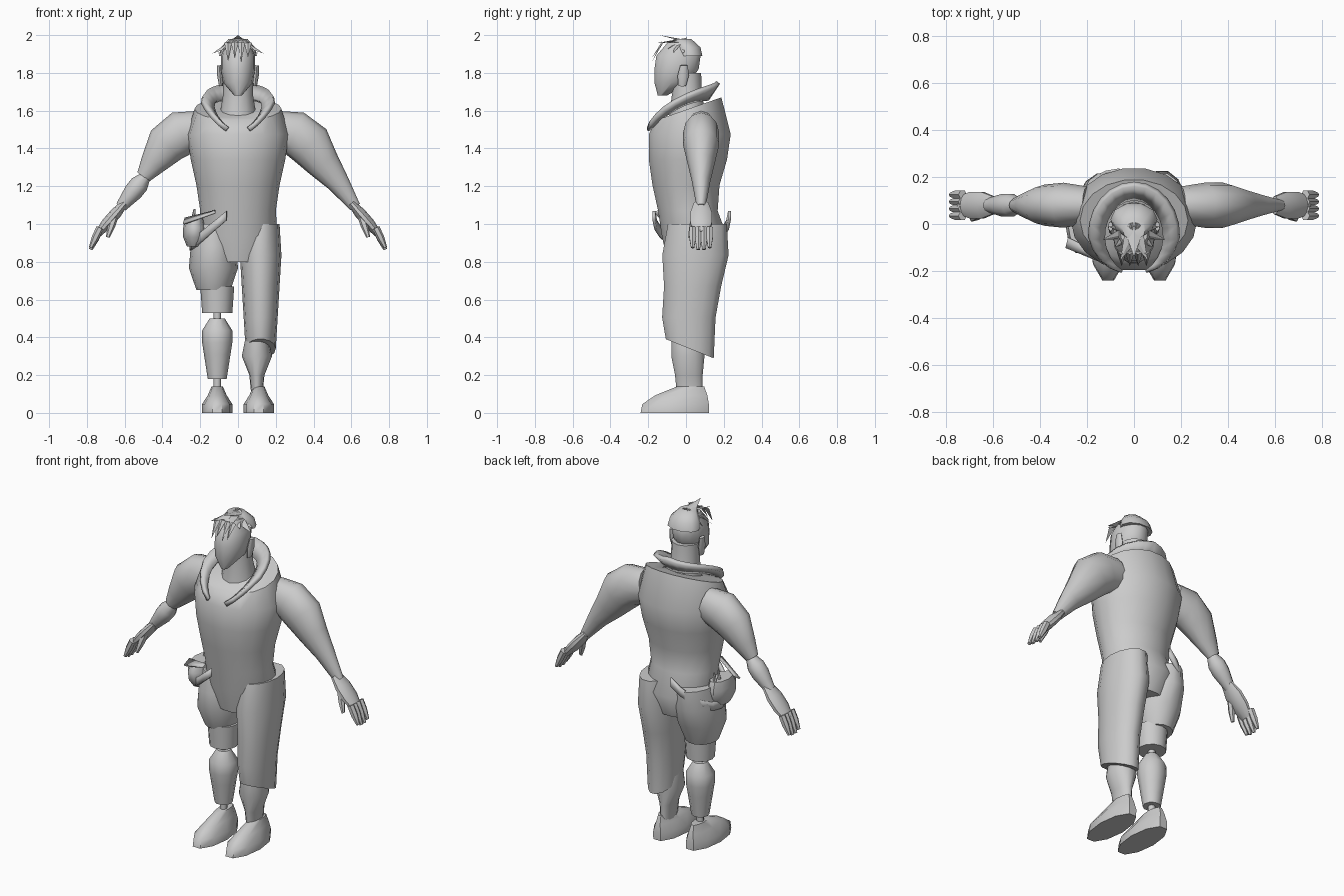
import bpy, bmesh, math
from mathutils import Vector

default_cube = bpy.data.objects.get("Cube")
if default_cube:
    bpy.data.objects.remove(default_cube, do_unlink=True)

grey = bpy.data.materials.new("plain grey")
grey.use_nodes = True
grey.diffuse_color = (.6, .6, .6, 1)
grey.node_tree.nodes["Principled BSDF"].inputs["Base Color"].default_value = grey.diffuse_color


def finish(name, bm, sharp_angle=50):
    """Turn a bmesh into a smooth shaded object."""
    bmesh.ops.recalc_face_normals(bm, faces=bm.faces[:])
    mesh = bpy.data.meshes.new(name)
    bm.to_mesh(mesh)
    bm.free()
    mesh.materials.append(grey)
    part = bpy.data.objects.new(name, mesh)
    bpy.context.collection.objects.link(part)
    bpy.ops.object.select_all(action="DESELECT")
    part.select_set(True)
    bpy.context.view_layer.objects.active = part
    bpy.ops.object.shade_smooth_by_angle(angle=math.radians(sharp_angle))
    return part


def skin(name, rings, sides):
    """Join rings given as (centre, half width vector, half depth vector)."""
    bm = bmesh.new()
    loops = []
    for centre, width, depth in rings:
        turns = [math.tau * k / sides for k in range(sides)]
        loops.append([bm.verts.new(centre + width * math.cos(t) + depth * math.sin(t))
                      for t in turns])
    for lower, upper in zip(loops, loops[1:]):
        for k in range(sides):
            bm.faces.new((lower[k - 1], lower[k], upper[k], upper[k - 1]))
    bm.faces.new(loops[0])
    bm.faces.new(loops[-1])
    return finish(name, bm)


def stack(name, x, bottom, top, widths, fronts, backs, lean_bottom=0, lean_top=0, sides=14):
    """Evenly spaced level rings; the end rings may lean front to back."""
    last = len(widths) - 1
    rings = []
    for i, (width, front, back) in enumerate(zip(widths, fronts, backs)):
        lean = lean_bottom if i == 0 else lean_top if i == last else 0
        centre = Vector((x, (front + back) / 2, bottom + (top - bottom) * i / last))
        depth = (back - front) / 2
        rings.append((centre, Vector((width, 0, 0)), Vector((0, depth, depth * lean))))
    return skin(name, rings, sides)


def tube(name, points, radii, flat=1, sides=10):
    """Rings square to a path; flat widens them from front to back."""
    points = [Vector(p) for p in points]
    rings = []
    for i, (point, radius) in enumerate(zip(points, radii)):
        path = points[min(i + 1, len(points) - 1)] - points[max(i - 1, 0)]
        across = Vector((0, 1, 0)).cross(path).normalized()
        rings.append((point, across * radius, Vector((0, radius * flat, 0))))
    return skin(name, rings, sides)


def limb(name, start, end, radii, flat=1, sides=10):
    """Straight tube with evenly spaced rings."""
    start, end = Vector(start), Vector(end)
    steps = len(radii) - 1
    points = [start.lerp(end, i / steps) for i in range(steps + 1)]
    return tube(name, points, radii, flat, sides)


def ribbon(name, pairs, thickness, mirrored=False):
    """Strip between pairs of edge points, given thickness."""
    bm = bmesh.new()
    rows = [[bm.verts.new(point) for point in pair] for pair in pairs]
    for near, far in zip(rows, rows[1:]):
        bm.faces.new((near[0], near[1], far[1], far[0]))
    part = finish(name, bm)
    if mirrored:
        part.modifiers.new("mirror", "MIRROR").use_clip = True
    solid = part.modifiers.new("thickness", "SOLIDIFY")
    solid.thickness = thickness
    solid.offset = 0


def tuft(name, root, tip, width):
    """Flat pointed lock of hair with a slight ridge."""
    bm = bmesh.new()
    root, tip = Vector(root), Vector(tip)
    across = (tip - root).cross(Vector((0, -.5, 1))).normalized() * width
    ridge = across.cross(tip - root).normalized() * .01
    left, right, middle, point = [bm.verts.new(p) for p in
                                  (root - across, root + across, root + ridge, tip)]
    for corners in ((left, right, point), (left, middle, point),
                    (right, middle, point), (left, right, middle)):
        bm.faces.new(corners)
    finish(name, bm, sharp_angle=10)


# Suit: body and trouser legs
stack("torso", 0, .8, 1.61,
      widths=(.15, .21, .2, .22, .25, .27, .23),
      fronts=(-.1, -.13, -.15, -.18, -.2, -.2, -.16),
      backs=(.17, .22, .17, .18, .22, .24, .19), lean_top=.35, sides=18)
stack("left_trouser_leg", .12, .34, 1,
      widths=(.08, .09, .1, .11, .1),
      fronts=(-.11, -.13, -.12, -.13, -.1),
      backs=(.15, .16, .19, .23, .22), lean_bottom=-.4)
stack("right_trouser_leg", -.13, .65, 1,
      widths=(.09, .13, .12, .1), fronts=(-.07, -.12, -.12, -.1), backs=(.13, .18, .22, .22))

# Lower legs and feet
stack("left_calf", .1, .1, .4,
      widths=(.03, .04, .08, .06), fronts=(-.05, -.06, -.08, -.08), backs=(.09, .09, .1, .1))
for word, x in (("left", .11), ("right", -.11)):
    stack(word + "_foot", x, 0, .14, widths=(.08, .08, .05, .03),
          fronts=(-.25, -.24, -.17, -.05), backs=(.13, .13, .12, .1), sides=10)
knee, ankle = Vector((-.11, .02, .5)), Vector((-.11, .02, .18))
limb("metal_shin", ankle, knee, (.05, .06, .07, .08, .08, .04), sides=10)
limb("ankle_rod", ankle - Vector((0, 0, .06)), ankle, (.02, .02), sides=8)
limb("knee_rod", knee, knee + Vector((0, 0, .05)), (.02, .02), sides=8)
limb("leg_socket", knee + Vector((0, 0, .03)), knee + Vector((0, 0, .17)), (.08, .09), sides=12)

# Arms: the left is whole, the right is jointed at the elbow
arm_y = .08
arm_path = [(x, arm_y, z) for x, z in
            ((.2, 1.5), (.3, 1.48), (.38, 1.42), (.45, 1.32), (.53, 1.22), (.62, 1.09))]
flipped_path = [(-x, y, z) for x, y, z in arm_path]
tube("left_arm", arm_path, (.1, .12, .12, .09, .06, .03), flat=.8, sides=12)
tube("right_upper_arm", flipped_path[:4] + [(-.5, arm_y, 1.25)],
     (.1, .12, .11, .07, .04), flat=.8, sides=12)
limb("right_forearm", (-.49, arm_y, 1.25), flipped_path[-1], (.03, .05, .05, .04, .03))

# Hands with four fingers and a thumb
for word, side in (("left", 1), ("right", -1)):
    limb(word + "_palm", (side * .6, arm_y, 1.11), (side * .74, arm_y, .95),
         (.02, .03, .03, .02), flat=2)
    for finger in range(4):
        y = arm_y + .03 * (finger - 1.5)
        shorter = .01 * abs(finger - 1.5)
        limb(f"{word}_finger_{finger + 1}", (side * .73, y, .98),
             (side * .78, y, .86 + shorter), (.02, .02, .01), sides=6)
    limb(word + "_thumb", (side * .65, .05, 1.05), (side * .69, .02, .93),
         (.02, .02, .01), sides=6)

# Head
limb("neck", (0, .01, 1.56), (0, 0, 1.8), (.1, .08, .08), sides=12)
stack("head", 0, 1.68, 1.96,
      widths=(.02, .08, .09, .09, .06),
      fronts=(-.15, -.17, -.17, -.16, -.1), backs=(-.1, .02, .07, .08, .04))
for word, x in (("left", .1), ("right", -.1)):
    limb(word + "_ear", (x * .9, -.02, 1.73), (x, -.01, 1.84), (.01, .015, .01), flat=2, sides=8)

# Hair: a back cap, a fan of tufts and a fringe
stack("hair_cap", 0, 1.89, 1.98, widths=(.1, .09, .05), fronts=(-.05, -.06, -.07),
      backs=(.09, .08, .03), sides=10)
fan_count = 9
for k in range(fan_count):
    turn = math.radians(200) * (k / (fan_count - 1) - .5)
    reach = .14 if k % 2 else .11
    tip = (reach * math.sin(turn), -.03 - reach * math.cos(turn), 2 - .1 * abs(math.sin(turn)))
    tuft(f"fan_tuft_{k + 1}", (0, -.03, 1.97), tip, .04)
for k in range(4):
    x = .035 * (k - 1.5)
    tuft(f"fringe_tuft_{k + 1}", (x, -.12, 1.96), (x, -.18, 1.86 + .02 * (k % 2)), .02)

# Collar: wraps the neck, dips to lapel tips in front and flares at the back
collar = []
steps = 10
for i in range(steps + 1):
    rise = i / steps
    turn = math.radians(-65 + 155 * rise)
    out = Vector((math.cos(turn), math.sin(turn), 0))
    inner = Vector((.13 * out.x, .16 * out.y - .05, 0))
    inner.z = 1.66 - 1.7 * (inner.y - .11) ** 2
    if i == steps:
        inner.x = out.x = 0
    outer = inner + out * .06 * min(1, .2 + 2 * rise) + Vector((0, 0, .09 * rise))
    collar.append((inner, outer))
ribbon("collar", collar, .025, mirrored=True)

# Slung belt, hip pouch and tools
belt = []
for i in range(steps + 1):
    turn = math.pi * i / steps
    edge = Vector((-.06 - .19 * math.sin(turn), .03 - .2 * math.cos(turn),
                   1.02 - .16 * math.sin(turn)))
    belt.append((edge, edge + Vector((0, 0, .05))))
ribbon("belt", belt, .015)
stack("hip_pouch", -.23, .88, 1.03, widths=(.04, .06, .06, .05),
      fronts=(-.08, -.12, -.13, -.1), backs=(.05, .09, .1, .08), sides=10)
ribbon("pouch_flap", [((-.29, -.1, 1), (-.28, -.06, 1.03)),
                      ((-.12, -.17, 1.06), (-.12, -.14, 1.07))], .01)
for word, y in (("front", .02), ("back", .06)):
    limb(word + "_tool", (-.24, y, 1), (-.23, y, 1.08), (.01, .01, .005), sides=6)
